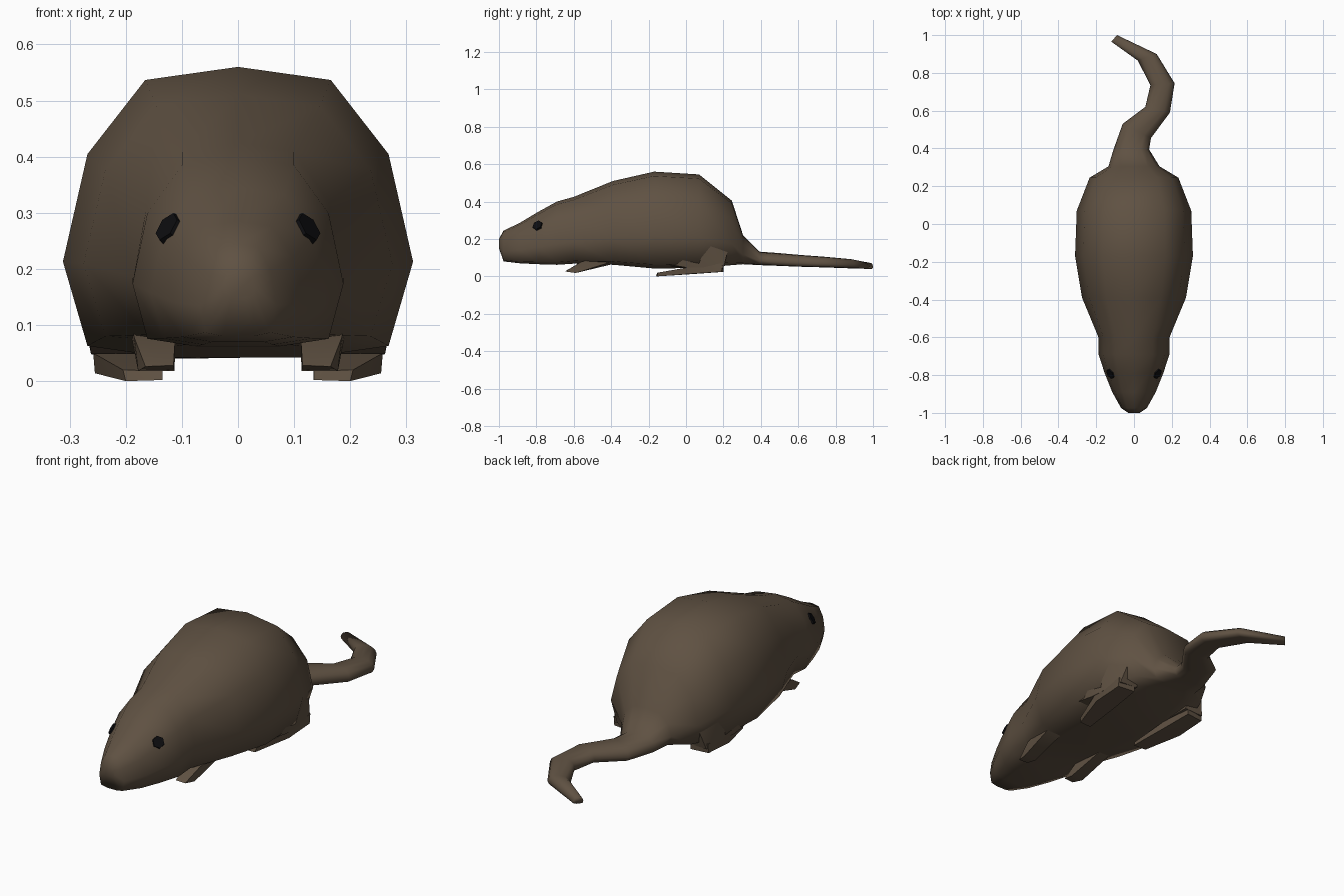
import bpy, bmesh, math
from mathutils import Vector

if "Cube" in bpy.data.objects:
    bpy.data.objects.remove(bpy.data.objects["Cube"])


def material(name, color):
    m = bpy.data.materials.new(name)
    m.diffuse_color = (*color, 1)
    m.use_nodes = True
    m.node_tree.nodes["Principled BSDF"].inputs["Base Color"].default_value = m.diffuse_color
    return m


fur = material("fur", (0.115, 0.083, 0.055))
black = material("black", (0.004, 0.004, 0.005))


def finish(bm, name, mat, smooth=True):
    bmesh.ops.recalc_face_normals(bm, faces=bm.faces)
    me = bpy.data.meshes.new(name)
    bm.to_mesh(me)
    bm.free()
    me.materials.append(mat)
    for p in me.polygons:
        p.use_smooth = smooth
    ob = bpy.data.objects.new(name, me)
    bpy.context.collection.objects.link(ob)
    return ob


# Half cross-section: (share of half width, share of height), top to belly
HALF = [(0, 1), (.53, .955), (.86, .70), (1, .33), (.86, .04), (.4, 0)]
SECTION = HALF + [(-u, v) for u, v in reversed(HALF[1:])]


def loft(name, rings):
    """Each ring: left point, right point, belly height, top height."""
    bm = bmesh.new()
    loops = []
    for left, right, z0, z1 in rings:
        a, b = Vector((*left, 0)), Vector((*right, 0))
        mid, half = (a + b) / 2, (b - a) / 2
        loops.append([bm.verts.new(mid + half * u + Vector((0, 0, z0 + (z1 - z0) * v)))
                      for u, v in SECTION])
    n = len(SECTION)
    for p, q in zip(loops, loops[1:]):
        for i in range(n):
            bm.faces.new((p[i], p[(i + 1) % n], q[(i + 1) % n], q[i]))
    bm.faces.new(loops[0])
    bm.faces.new(loops[-1])
    return finish(bm, name, fur)


# Body: y, half width, belly height, top height
trunk = [(-1.0, .03, .15, .20), (-.975, .068, .08, .245), (-.89, .115, .07, .285),
         (-.79, .155, .065, .345), (-.69, .188, .062, .40), (-.60, .188, .068, .425),
         (-.39, .275, .062, .51), (-.17, .312, .042, .56), (.07, .303, .045, .545),
         (.245, .235, .06, .405), (.305, .135, .065, .22)]
rings = [((-w, y), (w, y), z0, z1) for y, w, z0, z1 in trunk]

# Curling tail continues the same skin
rings += [((-.11, .39), (.08, .395), .06, .132),
          ((-.06, .53), (.09, .455), .057, .125),
          ((.06, .62), (.19, .59), .052, .115),
          ((.087, .735), (.215, .745), .048, .105),
          ((.02, .865), (.12, .90), .043, .092),
          ((-.12, .965), (-.09, 1.0), .04, .072)]
body = loft("body_and_tail", rings)


def hull(name, points, side):
    bm = bmesh.new()
    for x, y, z in points:
        bm.verts.new((x * side, y, z))
    res = bmesh.ops.convex_hull(bm, input=bm.verts)
    junk = [g for g in res["geom_interior"] if isinstance(g, bmesh.types.BMVert)]
    bmesh.ops.delete(bm, geom=junk, context='VERTS')
    ob = finish(bm, name, fur)
    bpy.context.view_layer.objects.active = ob
    ob.select_set(True)
    bpy.ops.object.shade_smooth_by_angle(angle=math.radians(50))
    ob.select_set(False)


FRONT_PAW = [(.115, -.645, .028), (.165, -.645, .026), (.113, -.59, .018), (.178, -.59, .018),
             (.112, -.56, .075), (.185, -.56, .078), (.12, -.39, .066), (.19, -.39, .08),
             (.12, -.47, .10), (.19, -.47, .10)]
HIND_FOOT = [(.135, -.16, .002), (.20, -.155, .0), (.135, -.155, .018), (.205, -.15, .020),
             (.165, .20, .024), (.255, .19, .024), (.255, .03, .014), (.15, .03, .012),
             (.15, .03, .048), (.258, .02, .05), (.165, .20, .07), (.255, .195, .07)]
HAUNCH = [(.265, -.16, .075), (.262, .0, .048), (.25, .20, .045), (.15, .20, .05),
          (.285, -.05, .16), (.27, .12, .18), (.215, .235, .18), (.15, .215, .12),
          (.15, -.10, .05)]

for side, label in ((1, "right"), (-1, "left")):
    hull("front_paw_" + label, FRONT_PAW, side)
    hull("hind_foot_" + label, HIND_FOOT, side)
    hull("haunch_" + label, HAUNCH, side)

    # Six-sided eye set into the head surface
    ok, loc, nor, idx = body.closest_point_on_mesh(Vector((.127 * side, -.795, .275)))
    bm = bmesh.new()
    bmesh.ops.create_cone(bm, cap_ends=True, segments=6, radius1=.032, radius2=.028, depth=.02)
    bmesh.ops.transform(bm, verts=bm.verts, matrix=nor.to_track_quat('Z', 'Y').to_matrix().to_4x4())
    bmesh.ops.translate(bm, verts=bm.verts, vec=loc - nor * .004)
    finish(bm, "eye_" + label, black, smooth=False)
